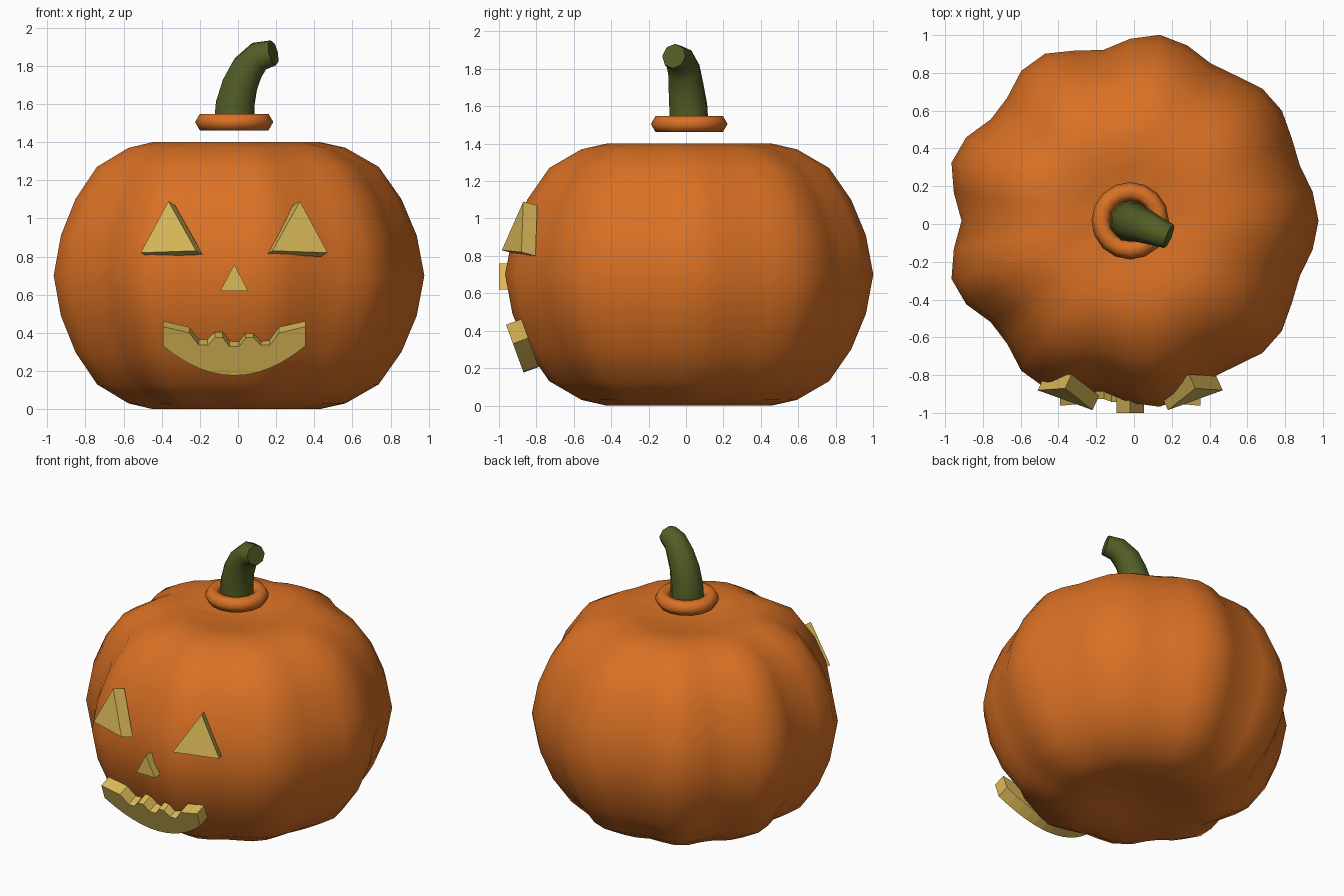
import bpy, bmesh, math
from mathutils import Vector

cube = bpy.data.objects.get("Cube")
if cube:
    bpy.data.objects.remove(cube, do_unlink=True)

CX, CY = -0.02, 0.017  # axis of the pumpkin


def material(name, rgb):
    m = bpy.data.materials.new(name)
    m.use_nodes = True
    m.diffuse_color = (*rgb, 1)
    m.node_tree.nodes["Principled BSDF"].inputs["Base Color"].default_value = (*rgb, 1)
    return m


orange = material("pumpkin orange", (0.70, 0.165, 0.018))
yellow = material("glowing yellow", (0.71, 0.49, 0.10))
green = material("stem green", (0.085, 0.11, 0.018))


def finish(bm, name, mat, smooth_angle=None):
    bmesh.ops.recalc_face_normals(bm, faces=bm.faces)
    mesh = bpy.data.meshes.new(name)
    bm.to_mesh(mesh)
    bm.free()
    mesh.materials.append(mat)
    ob = bpy.data.objects.new(name, mesh)
    bpy.context.collection.objects.link(ob)
    if smooth_angle:
        bpy.ops.object.select_all(action='DESELECT')
        ob.select_set(True)
        bpy.context.view_layer.objects.active = ob
        bpy.ops.object.shade_smooth_by_angle(angle=math.radians(smooth_angle))
    return ob


def loft(rings, closed=False):
    """Skin a list of equal rings, capping the ends unless closed."""
    bm = bmesh.new()
    loops = [[bm.verts.new(p) for p in ring] for ring in rings]
    pairs = list(zip(loops, loops[1:]))
    if closed:
        pairs.append((loops[-1], loops[0]))
    else:
        bm.faces.new(loops[0])
        bm.faces.new(loops[-1])
    n = len(rings[0])
    for a, b in pairs:
        for i in range(n):
            j = (i + 1) % n
            bm.faces.new((a[i], a[j], b[j], b[i]))
    return bm


def plate(name, outline, depth):
    """Flat-faced carving: an outline pushed along a depth vector."""
    front = [Vector(p) for p in outline]
    return finish(loft([front, [p + Vector(depth) for p in front]]), name, yellow)


# Ribbed body: nine lobes, with grooves deeper on one side
def lobe(t):
    valley = 0.918 + 0.025 * math.cos(t)
    return valley + (0.997 - valley) * (0.5 + 0.5 * math.cos(9 * t)) ** 0.8


upper = [(0.04, 0.65), (0.16, 0.66), (0.30, 0.685), (0.45, 0.70), (0.585, 0.67),
         (0.76, 0.57), (0.88, 0.40), (0.96, 0.21)]
profile = upper + [(1.0, 0)] + [(r, -h) for r, h in reversed(upper)]
SEG = 40
angles = [math.tau * i / SEG for i in range(SEG)]
body = [[(CX + r * lobe(t) * math.cos(t), CY + r * lobe(t) * math.sin(t), 0.7 + h)
         for t in angles] for r, h in profile]
finish(loft(body), "pumpkin_body", orange, 60)

# Collar ring under the stem
collar = []
for i in range(16):
    t = math.tau * i / 16
    collar.append([])
    for k in range(6):
        a = math.tau * k / 6
        r = 0.155 + 0.05 * math.cos(a)
        collar[-1].append((CX + r * math.cos(t), CY + r * math.sin(t),
                           1.505 + 0.05 * math.sin(a)))
finish(loft(collar, closed=True), "stem_collar", orange, 65)

# Bent, tapering stem
path = [(-0.02, 0.015, 1.50, 0.112), (-0.015, 0.012, 1.60, 0.108),
        (0.01, 0.0, 1.70, 0.10), (0.05, -0.01, 1.785, 0.092),
        (0.11, -0.035, 1.85, 0.08), (0.185, -0.065, 1.868, 0.067)]
centres = [Vector(p[:3]) for p in path]
stem = []
for i, c in enumerate(centres):
    tangent = centres[min(i + 1, len(path) - 1)] - centres[max(i - 1, 0)]
    if i == 0:
        tangent = Vector((0, 0, 1))
    side = tangent.cross(Vector((0.42, 0.9, 0))).normalized()
    up = side.cross(tangent).normalized()
    stem.append([c + path[i][3] * (math.cos(math.tau * k / 8) * side
                                   + math.sin(math.tau * k / 8) * up) for k in range(8)])
finish(loft(stem), "stem", green, 50)

# Triangular eyes, mirrored about the body axis
for name, s in (("left_eye", 1), ("right_eye", -1)):
    tri = [(0.20, -0.985, 0.83), (0.49, -0.88, 0.82), (0.345, -0.87, 1.09)]
    plate(name, [(CX + s * x, y, z) for x, y, z in tri], (-0.035 * s, 0.075, -0.02))

# Triangular nose
plate("nose", [(CX - 0.073, -1, 0.62), (CX + 0.073, -1, 0.62), (CX, -1, 0.76)], (0, 0.1, 0))

# Grinning mouth: toothed upper edge, curved lower edge, leaning with the body
teeth = [(0.025, 0.328), (0.06, 0.375), (0.10, 0.375), (0.14, 0.335),
         (0.185, 0.335), (0.235, 0.40), (0.373, 0.432)]
top_edge = [(-x, z) for x, z in reversed(teeth)] + teeth
low_edge = [(0.373 * k / 6, 0.176 + 0.155 * (k / 6) ** 2) for k in range(6, -7, -1)]
plate("mouth", [(CX + x, -0.965 + 0.365 * (0.44 - z), z) for x, z in top_edge + low_edge],
      (0, 0.082, 0.03))
